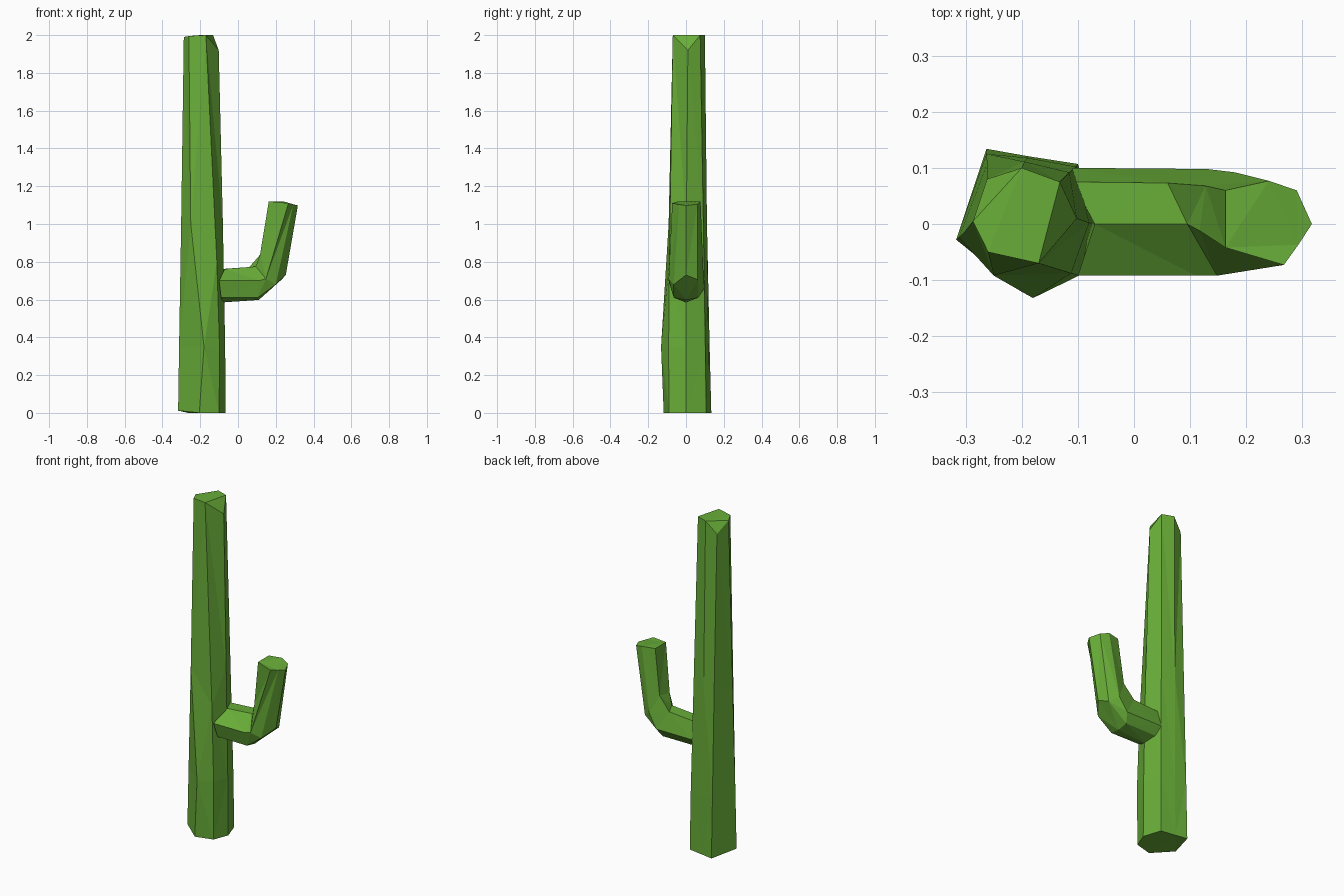
import bpy, bmesh

green = bpy.data.materials.new("cactus green")
green.diffuse_color = (0.14, 0.42, 0.04, 1)


def loft(name, rings):
    """Skin matching rings of points and close both ends, flat shaded."""
    bm = bmesh.new()
    loops = [[bm.verts.new(p) for p in ring] for ring in rings]
    for a, b in zip(loops, loops[1:]):
        n = len(a)
        for i in range(n):
            j = (i + 1) % n
            bm.faces.new((a[i], a[j], b[j], b[i]))
    bm.faces.new(loops[0][::-1])
    bm.faces.new(loops[-1])
    bmesh.ops.triangulate(bm, faces=bm.faces[:])
    bmesh.ops.recalc_face_normals(bm, faces=bm.faces[:])
    mesh = bpy.data.meshes.new(name)
    bm.to_mesh(mesh)
    bm.free()
    mesh.materials.append(green)
    obj = bpy.data.objects.new(name, mesh)
    bpy.context.collection.objects.link(obj)
    return obj


# Trunk: tapering irregular seven-sided column
# order: left, front left, front right, right, back right, back, back left
base = [(-.317, -.028, .012), (-.205, -.118, 0), (-.10, -.09, 0), (-.065, 0, 0),
        (-.10, .107, 0), (-.19, .121, 0), (-.263, .134, 0)]
low = [(-.312, -.024, .35), (-.18, -.132, .35), (-.098, -.092, .35), (-.068, 0, .35),
       (-.103, .102, .35), (-.19, .118, .35), (-.263, .125, .35)]
middle = [(-.301, -.013, 1), (-.25, -.092, 1), (-.112, -.088, .8), (-.08, .002, 1),
          (-.115, .092, 1), (-.195, .111, 1), (-.262, .107, 1)]
crown = [(-.287, .005, 1.99), (-.26, -.05, 1.995), (-.17, -.07, 2), (-.102, .01, 1.92),
         (-.132, .075, 2), (-.2, .1, 2), (-.262, .08, 1.93)]
loft("trunk", [base, low, middle, crown])

# Arm: leaves the trunk sideways and bends upward
# order: inner back, inner front, front, lower front, underside, lower back, back
root = [(-.11, .075, .76), (-.07, 0, .762), (-.10, -.092, .70), (-.09, -.065, .612),
        (-.08, 0, .585), (-.10, .065, .61), (-.11, .1, .66)]
elbow = [(.06, .073, .772), (.095, 0, .775), (.11, -.092, .70), (.105, -.065, .61),
         (.11, 0, .598), (.11, .065, .61), (.13, .098, .66)]
bend = [(.128, .068, .85), (.117, -.012, .84), (.148, -.092, .71), (.20, -.065, .68),
        (.253, 0, .73), (.23, .062, .705), (.18, .092, .74)]
tip = [(.163, .06, 1.12), (.163, -.042, 1.12), (.267, -.073, 1.11), (.293, -.037, 1.103),
       (.317, 0, 1.098), (.29, .06, 1.105), (.24, .077, 1.12)]
loft("arm", [root, elbow, bend, tip])
